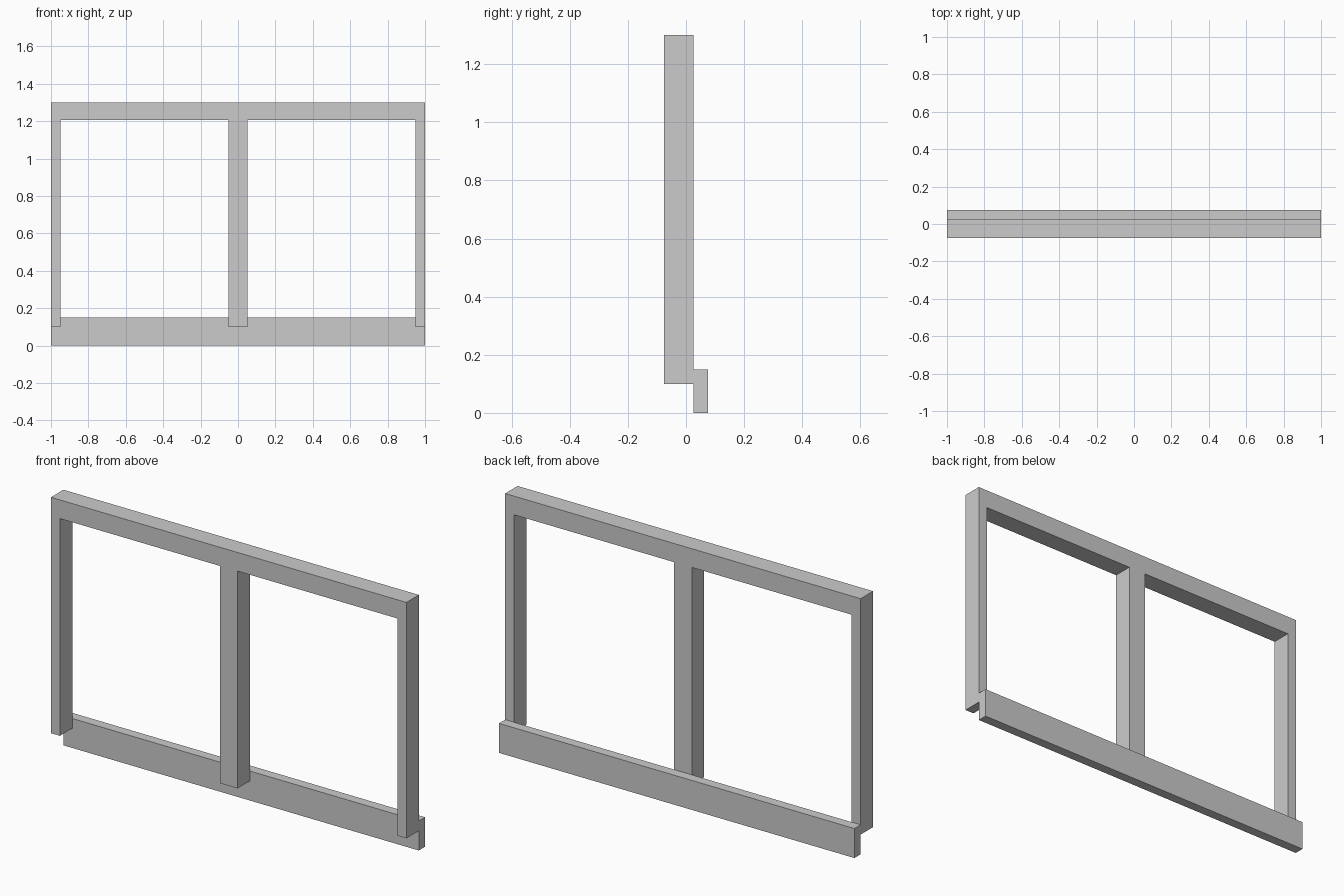
import bpy, bmesh
from mathutils import Vector

if "Cube" in bpy.data.objects:
    bpy.data.objects.remove(bpy.data.objects["Cube"])


def extrude_outline(name, outline, y_front, y_back):
    """Extrude a front-view (x, z) outline from y_front to y_back."""
    bm = bmesh.new()
    face = bm.faces.new([bm.verts.new((x, y_front, z)) for x, z in outline])
    result = bmesh.ops.extrude_face_region(bm, geom=[face], use_keep_orig=True)
    moved = [g for g in result["geom"] if isinstance(g, bmesh.types.BMVert)]
    bmesh.ops.translate(bm, verts=moved, vec=Vector((0, y_back - y_front, 0)))
    bmesh.ops.recalc_face_normals(bm, faces=bm.faces)
    mesh = bpy.data.meshes.new(name)
    bm.to_mesh(mesh)
    bm.free()
    obj = bpy.data.objects.new(name, mesh)
    bpy.context.collection.objects.link(obj)
    return obj


HALF_WIDTH = 1.0
SIDE_INNER = 0.95     # inner face of the side posts
MID_HALF = 0.05       # half width of the middle post
POST_FOOT, BEAM_BOTTOM, TOP = 0.10, 1.205, 1.30

# Upright frame: top beam with two side posts and a middle post, in one piece
right_half = [
    (MID_HALF, POST_FOOT), (MID_HALF, BEAM_BOTTOM),
    (SIDE_INNER, BEAM_BOTTOM), (SIDE_INNER, POST_FOOT),
    (HALF_WIDTH, POST_FOOT), (HALF_WIDTH, TOP),
]
left_half = [(-x, z) for x, z in reversed(right_half)]
extrude_outline("post_frame", right_half + left_half, -0.075, 0.025)

# Bottom rail fixed behind the feet of the posts
rail = [(-HALF_WIDTH, 0), (HALF_WIDTH, 0), (HALF_WIDTH, 0.15), (-HALF_WIDTH, 0.15)]
extrude_outline("bottom_rail", rail, 0.025, 0.075)
